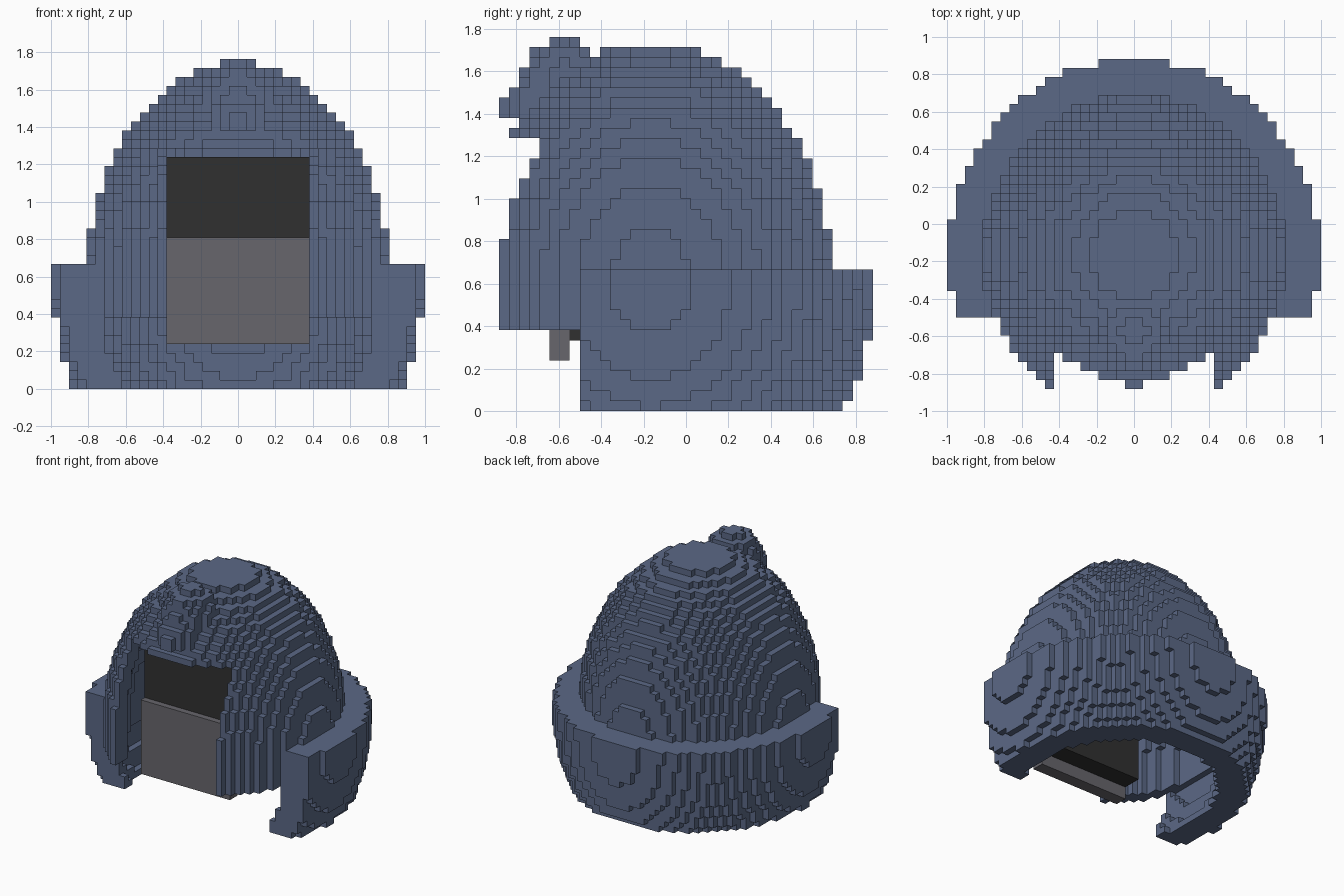
import bpy
import bmesh
from mathutils import Vector

if "Cube" in bpy.data.objects:
    bpy.data.objects.remove(bpy.data.objects["Cube"], do_unlink=True)

CELL = 1 / 21          # edge of one block
MID_Y, MID_Z = -3.5, 13   # shared centre of the round forms, in blocks


def material(name, color):
    mat = bpy.data.materials.new(name)
    mat.use_nodes = True
    mat.diffuse_color = (*color, 1)
    mat.node_tree.nodes["Principled BSDF"].inputs["Base Color"].default_value = (*color, 1)
    return mat


blue = material("slate blue", (0.105, 0.14, 0.238))
grey = material("warm grey", (0.136, 0.133, 0.15))
black = material("charcoal", (0.03, 0.03, 0.03))


def add_object(name, bm, mat):
    mesh = bpy.data.meshes.new(name)
    bm.to_mesh(mesh)
    bm.free()
    mesh.materials.append(mat)
    obj = bpy.data.objects.new(name, mesh)
    bpy.context.collection.objects.link(obj)


def blocks(name, inside, mat):
    """Fill the block grid by a rule and skin its outer faces."""
    filled = {(i, j, k)
              for i in range(-21, 21) for j in range(-18, 19) for k in range(37)
              if inside(i + 0.5, j, k + 0.5)}
    bm = bmesh.new()
    corners = {}

    def corner(p):
        key = tuple(round(c * 2) for c in p)
        if key not in corners:
            corners[key] = bm.verts.new(p * CELL)
        return corners[key]

    for cell in filled:
        centre = Vector((cell[0] + 0.5, cell[1], cell[2] + 0.5))
        for axis in range(3):
            for sign in (-1, 1):
                beside = list(cell)
                beside[axis] += sign
                if tuple(beside) in filled:
                    continue
                n, u, v = Vector(), Vector(), Vector()
                n[axis] = sign / 2
                u[(axis + 1) % 3] = 0.5
                v[(axis + 2) % 3] = sign / 2
                ring = (-u - v, u - v, u + v, v - u)
                bm.faces.new([corner(centre + n + r) for r in ring])
    add_object(name, bm, mat)


def oval(x, y, z, rx, ry, rz):
    return (x / rx) ** 2 + ((y - MID_Y) / ry) ** 2 + ((z - MID_Z) / rz) ** 2 <= 1


def dome_form(x, y, z, inset=0):
    return oval(x, y, z, 16.9 - inset, 17.93 - inset, 23.5 - inset)


# Dome: hollow, straight-sided below its middle, with a face opening
def dome(x, y, z):
    if z < 8 or (abs(x) < 9 and z < 27 and y < 0):
        return False
    h = max(z, MID_Z)
    return dome_form(x, y, h) and not dome_form(x, y, h, 2)


# Neck guard: thick band around the sides and back, open at the front
def guard(x, y, z):
    return (z < 14 and y > -10.5 and oval(x, y, z, 20.9, 21.98, 27)
            and not dome_form(x, y, z))


# Brow knob: two merged balls leaning on the dome
def knob(x, y, z):
    upper = x * x + (y + 12.3) ** 2 + (z - 33) ** 2 < 14.9
    lower = x * x + (y + 15) ** 2 + (z - 30) ** 2 < 10
    return z > 29 and (upper or lower) and not dome_form(x, y, z, 1)


blocks("dome_shell", dome, blue)
blocks("neck_guard", guard, blue)
blocks("brow_knob", knob, blue)


# Face panels
def panel(name, low, high, mat):
    low, high = Vector(low) * CELL, Vector(high) * CELL
    bm = bmesh.new()
    bmesh.ops.create_cube(bm, size=1)
    bmesh.ops.scale(bm, vec=high - low, verts=bm.verts)
    bmesh.ops.translate(bm, vec=(low + high) / 2, verts=bm.verts)
    add_object(name, bm, mat)


panel("lower_face_panel", (-8, -13.5, 5), (8, -11.5, 17), grey)
# The dark panel stands behind the grey one and overlaps its ledge
panel("upper_face_panel_top", (-8, -12.5, 17), (8, -8.5, 26), black)
panel("upper_face_panel_base", (-8, -11.5, 7), (8, -8.5, 17), black)
